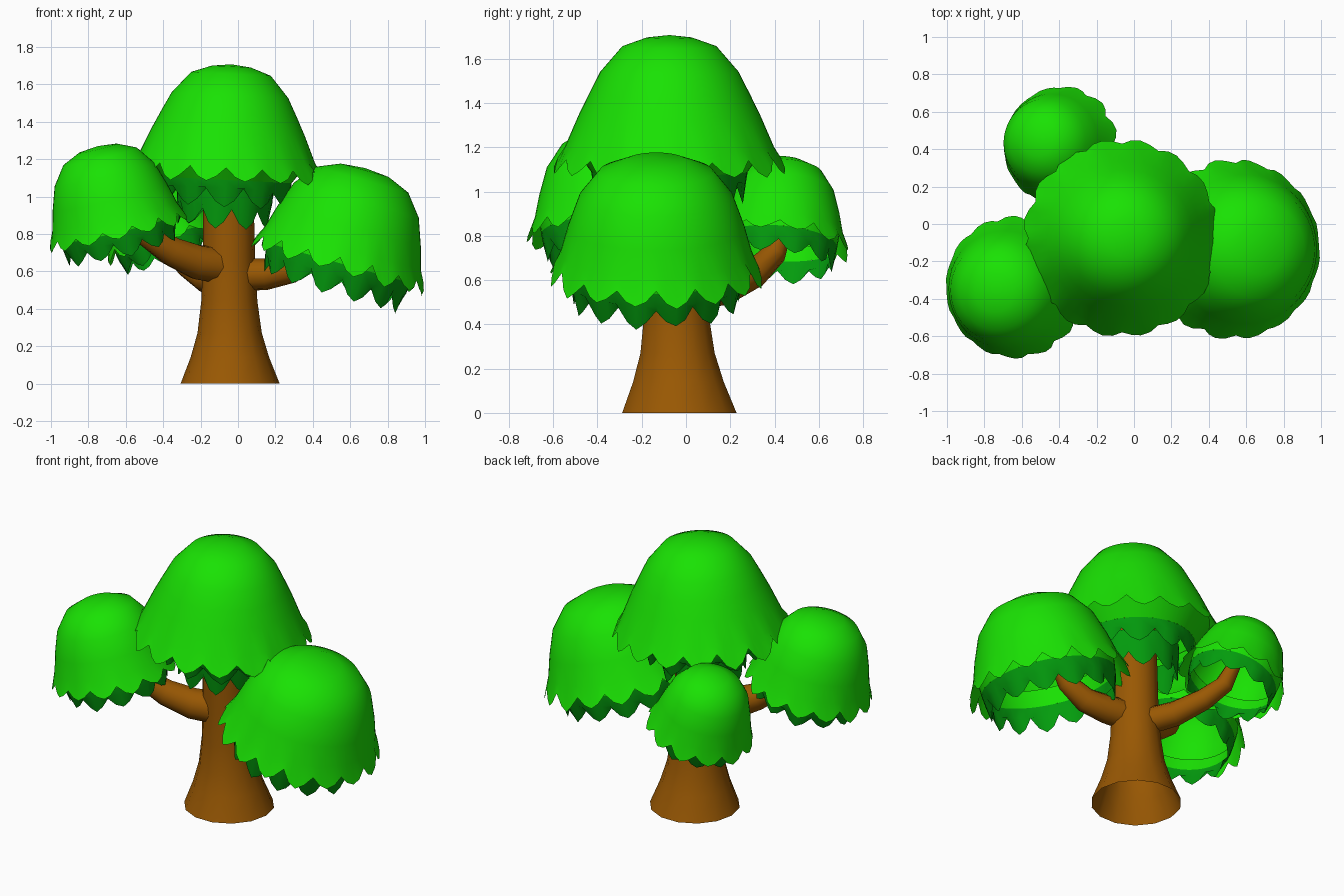
import bpy, bmesh, math, random
from mathutils import Vector, Matrix

if "Cube" in bpy.data.objects:
    bpy.data.objects.remove(bpy.data.objects["Cube"])
random.seed(4)


def material(name, rgb):
    m = bpy.data.materials.new(name)
    m.diffuse_color = (*rgb, 1)
    m.use_nodes = True
    m.node_tree.nodes["Principled BSDF"].inputs["Base Color"].default_value = m.diffuse_color
    return m


LEAF = material("leaf_green", (0.010, 0.76, 0.001))
DARK = material("dark_leaf_green", (0.001, 0.33, 0.004))
BARK = material("bark_brown", (0.32, 0.098, 0.001))


def finish(bm, name, mat, angle=50):
    me = bpy.data.meshes.new(name)
    bmesh.ops.recalc_face_normals(bm, faces=bm.faces)
    bm.to_mesh(me)
    bm.free()
    ob = bpy.data.objects.new(name, me)
    bpy.context.collection.objects.link(ob)
    me.materials.append(mat)
    bpy.ops.object.select_all(action='DESELECT')
    ob.select_set(True)
    bpy.context.view_layer.objects.active = ob
    bpy.ops.object.shade_smooth_by_angle(angle=math.radians(angle))
    return ob


def bridge(bm, rings):
    n = len(rings[0])
    for a, b in zip(rings, rings[1:]):
        for i in range(n):
            j = (i + 1) % n
            bm.faces.new((a[i], a[j], b[j], b[i]))


# one leaf tip: (height offset, radius factor) at notch, side, tip, side
LOBE = [(0.5, 0.97), (-0.3, 1.0), (-0.65, 1.02), (-0.25, 1.01)]


def leaf_shell(name, mat, profile, teeth, depth, frame, closed):
    """Revolved shell whose last ring is cut into uneven leaf tips."""
    bm = bmesh.new()
    n = teeth * 4
    rings = []
    tips = [random.uniform(0.7, 1.2) for _ in range(teeth)]
    for k, (r, z) in enumerate(profile):
        ring = []
        for i in range(n):
            a = math.tau * i / n
            rr, zz = r, z
            if k == len(profile) - 1 and depth:
                dz, f = LOBE[i % 4]
                zz += dz * depth * tips[i // 4]
                rr *= f
            ring.append(bm.verts.new(frame @ Vector((rr * math.cos(a), rr * math.sin(a), zz))))
        rings.append(ring)
    bridge(bm, rings)
    if closed:
        top = bm.verts.new(frame @ Vector((0, 0, profile[0][1] + 0.012)))
        for i in range(n):
            bm.faces.new((top, rings[0][i], rings[0][(i + 1) % n]))
    return finish(bm, name, mat)


def canopy(name, centre, axis, R, H, teeth, dome, tiers):
    rot = Vector((0, 0, 1)).rotation_difference(Vector(axis)).to_matrix().to_4x4()
    frame = Matrix.Translation(centre) @ rot
    d = 0.15 * R
    leaf_shell(name + "_dome", LEAF, [(r * R, z * H) for r, z in dome], teeth, d, frame, True)
    # layered dark fringes hanging inside the dome
    for k, (r, z0, z1) in enumerate(tiers):
        prof = [(r * R, z0 * R), (r * R * 0.98, (z0 + z1) / 2 * R), (r * R * 0.92, z1 * R)]
        leaf_shell(f"{name}_fringe_{k + 1}", DARK, prof, max(9, int(teeth * r)), d, frame, False)
    # light green underside joining dome and first fringe
    r, z0, _ = tiers[0]
    leaf_shell(name + "_underside", LEAF, [(0.86 * R, 0.22 * R), (r * R, z0 * R)],
               teeth, 0, frame, False)


TALL = [(0.2, 0.985), (0.41, 0.92), (0.6, 0.73), (0.7, 0.56), (0.79, 0.4), (0.91, 0.16), (1.0, 0.03)]
ROUND = [(0.28, 0.98), (0.54, 0.88), (0.73, 0.66), (0.84, 0.38), (0.91, 0.15), (1.0, -0.02)]

# canopies
canopy("top_canopy", (-0.065, -0.075, 1.105), (0.05, 0, 1), 0.52, 0.6, 16, TALL,
       [(0.68, -0.03, -0.2), (0.5, -0.08, -0.42)])
canopy("right_canopy", (0.54, -0.135, 0.65), (0.28, 0, 1), 0.475, 0.52, 16, ROUND,
       [(0.84, -0.01, -0.27)])
canopy("left_canopy", (-0.645, -0.34, 0.83), (-0.24, -0.06, 1), 0.375, 0.45, 14, ROUND,
       [(0.84, -0.01, -0.27)])
canopy("back_canopy", (-0.4, 0.42, 0.77), (-0.32, 0.08, 1), 0.315, 0.39, 12, ROUND,
       [(0.84, -0.01, -0.27)])

# trunk, open at the bottom
bm = bmesh.new()
rings = []
for r, z in [(0.265, 0), (0.21, 0.14), (0.172, 0.27), (0.15, 0.44), (0.14, 0.65), (0.137, 0.9), (0.13, 1.2)]:
    cx = -0.042 - 0.01 * min(z, 1)
    cy = -0.03 - 0.03 * z
    rings.append([bm.verts.new((cx + r * math.cos(math.tau * i / 14),
                                cy + r * math.sin(math.tau * i / 14), z)) for i in range(14)])
bridge(bm, rings)
bm.faces.new(rings[-1])
finish(bm, "trunk", BARK)


def branch(name, points, radii):
    bm = bmesh.new()
    pts = [Vector(p) for p in points]
    rings = []
    for k, p in enumerate(pts):
        d = pts[min(k + 1, len(pts) - 1)] - pts[max(k - 1, 0)]
        q = Vector((0, 0, 1)).rotation_difference(d)
        rings.append([bm.verts.new(p + q @ Vector((radii[k] * math.cos(math.tau * i / 10),
                                                   radii[k] * math.sin(math.tau * i / 10), 0)))
                      for i in range(10)])
    bridge(bm, rings)
    bm.faces.new(rings[-1])
    finish(bm, name, BARK)


# branches
branch("left_branch", [(-0.08, -0.08, 0.63), (-0.22, -0.15, 0.65), (-0.36, -0.22, 0.71),
                       (-0.5, -0.28, 0.80), (-0.6, -0.32, 0.95)], [0.1, 0.095, 0.08, 0.06, 0.04])
branch("right_branch", [(-0.02, -0.05, 0.58), (0.15, -0.08, 0.585), (0.28, -0.11, 0.61),
                        (0.4, -0.13, 0.69), (0.5, -0.135, 0.84)], [0.09, 0.085, 0.075, 0.06, 0.04])
branch("back_branch", [(-0.07, 0.0, 0.54), (-0.17, 0.17, 0.56), (-0.27, 0.31, 0.63),
                       (-0.35, 0.40, 0.72), (-0.4, 0.46, 0.88)], [0.08, 0.075, 0.065, 0.055, 0.035])
